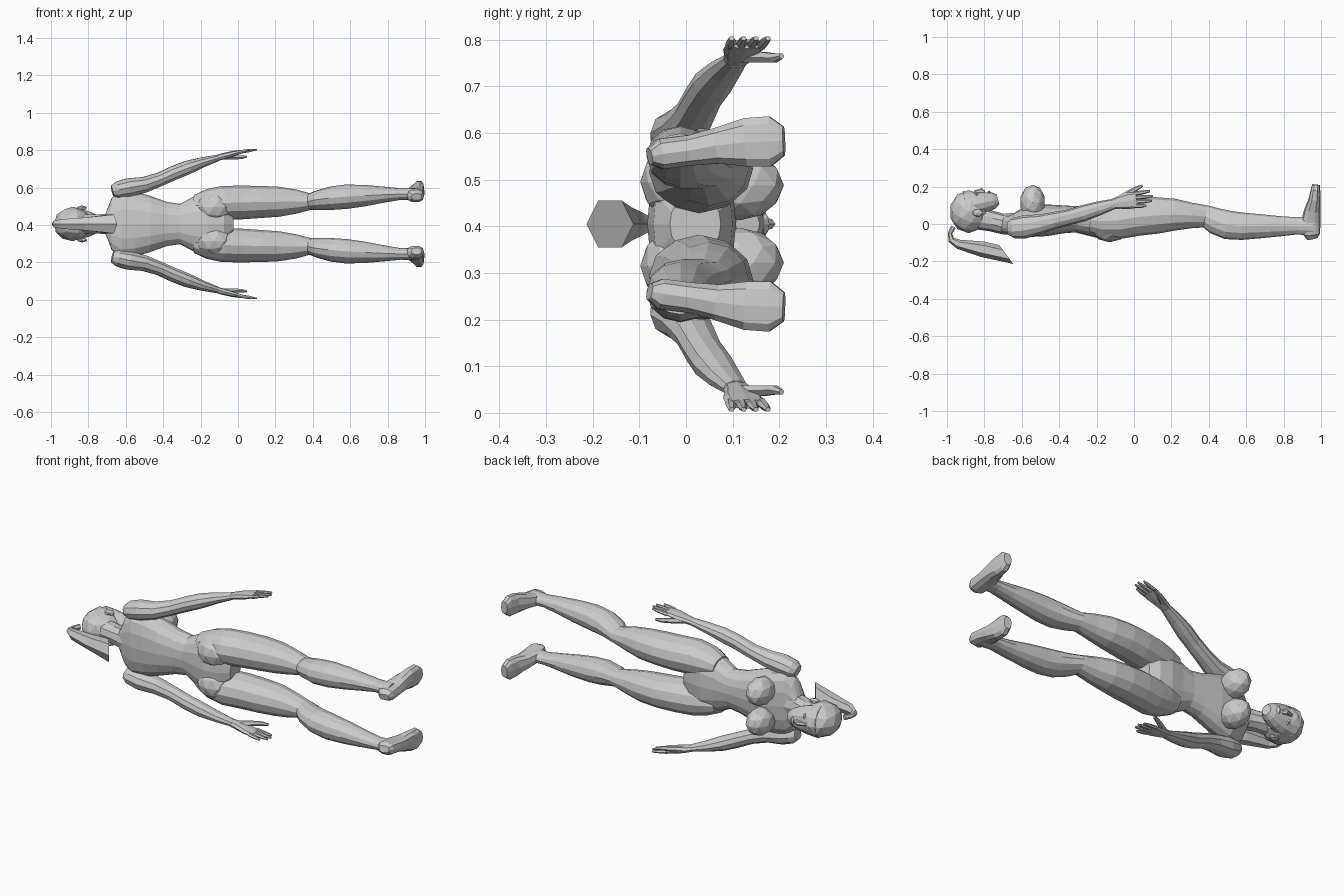
import bpy, bmesh
from math import cos, sin, pi, copysign
from mathutils import Vector, Matrix

MID = 0.405  # height of the symmetry plane; all z values below are relative to it
Z = Vector((0, 0, 1))


def finish(name, bm, mirror):
    bmesh.ops.recalc_face_normals(bm, faces=bm.faces)
    me = bpy.data.meshes.new(name)
    bm.to_mesh(me)
    bm.free()
    ob = bpy.data.objects.new(name, me)
    ob.location.z = MID
    bpy.context.collection.objects.link(ob)
    if mirror:
        m = ob.modifiers.new("mirror", 'MIRROR')
        m.use_axis = (False, False, True)
        m.use_mirror_merge = False
    return ob


def loft(name, secs, n=12, mirror=False, power=1.0, end=None):
    """Skin rings (x, y, z, in-plane radius, sideways radius) along a path."""
    bm = bmesh.new()
    pts = [Vector(s[:3]) for s in secs]
    rings = []
    for i, s in enumerate(secs):
        t = pts[min(i + 1, len(pts) - 1)] - pts[max(i - 1, 0)]
        if end and i == len(secs) - 1:
            t = Vector(end)
        t.normalize()
        u = t.cross(Z).normalized()
        v = u.cross(t)
        ring = []
        for k in range(n):
            a = 2 * pi * k / n
            c = copysign(abs(cos(a)) ** power, cos(a))
            d = copysign(abs(sin(a)) ** power, sin(a))
            ring.append(bm.verts.new(pts[i] + u * c * s[3] + v * d * s[4]))
        rings.append(ring)
    for a, b in zip(rings, rings[1:]):
        for k in range(n):
            bm.faces.new((a[k], a[(k + 1) % n], b[(k + 1) % n], b[k]))
    bm.faces.new(rings[0])
    bm.faces.new(rings[-1])
    return finish(name, bm, mirror)


def ball(name, centre, radii, mirror=False, sub=2):
    bm = bmesh.new()
    mat = Matrix.Translation(centre) @ Matrix.Diagonal((*radii, 1))
    bmesh.ops.create_icosphere(bm, subdivisions=sub, radius=1, matrix=mat)
    return finish(name, bm, mirror)


# Head and face
ball("skull", (-0.884, 0.066, 0), (0.102, 0.115, 0.092))
loft("face", [(-0.90, 0.095, 0, 0.082, 0.085), (-0.84, 0.107, 0, 0.066, 0.079),
              (-0.79, 0.117, 0, 0.054, 0.066), (-0.75, 0.126, 0, 0.044, 0.047),
              (-0.727, 0.132, 0, 0.027, 0.028)], 12)
loft("nose", [(-0.855, 0.168, 0, 0.01, 0.009), (-0.815, 0.177, 0, 0.015, 0.012),
              (-0.80, 0.168, 0, 0.01, 0.015)], 6)
loft("lips", [(-0.783, 0.168, 0, 0.005, 0.012), (-0.775, 0.169, 0, 0.01, 0.024),
              (-0.764, 0.164, 0, 0.005, 0.012)], 8)
ball("eye", (-0.842, 0.155, 0.036), (0.011, 0.014, 0.018), True, 1)
ball("ear", (-0.835, 0.06, 0.085), (0.032, 0.022, 0.014), True, 1)
loft("neck", [(-0.83, 0.03, 0, 0.06, 0.055), (-0.76, 0.015, 0, 0.055, 0.052),
              (-0.70, 0.0, 0, 0.055, 0.058), (-0.64, 0.0, 0, 0.06, 0.075)], 10)

# Ponytail: thin tied stem, flaring to an open hexagonal tip
loft("ponytail", [(-0.965, -0.015, 0, 0.014, 0.016), (-0.984, -0.05, 0, 0.012, 0.012),
                  (-0.977, -0.085, 0, 0.017, 0.02), (-0.94, -0.108, 0, 0.025, 0.03),
                  (-0.81, -0.135, 0, 0.042, 0.04),
                  (-0.683, -0.163, 0, 0.063, 0.058)], 6, end=(0.8, 0.6, 0))

# Torso
loft("torso", [(-0.705, 0.0, 0, 0.045, 0.06), (-0.675, -0.005, 0, 0.05, 0.14),
               (-0.63, -0.005, 0, 0.065, 0.185), (-0.56, 0.015, 0, 0.085, 0.178),
               (-0.47, 0.02, 0, 0.085, 0.15), (-0.38, 0.025, 0, 0.075, 0.118),
               (-0.31, 0.025, 0, 0.07, 0.108), (-0.24, 0.018, 0, 0.08, 0.145),
               (-0.16, 0.012, 0, 0.095, 0.175), (-0.08, 0.015, 0, 0.085, 0.15),
               (-0.03, 0.02, 0, 0.055, 0.06)], 16, power=0.9)
ball("breast", (-0.542, 0.115, 0.083), (0.068, 0.095, 0.075), True)
ball("buttock", (-0.13, -0.015, 0.09), (0.10, 0.083, 0.085), True)

# Legs
loft("leg", [(-0.23, 0.02, 0.10, 0.065, 0.055), (-0.16, 0.015, 0.107, 0.09, 0.08),
             (-0.08, 0.02, 0.113, 0.10, 0.091), (0.02, 0.037, 0.115, 0.10, 0.09),
             (0.12, 0.046, 0.118, 0.098, 0.086), (0.22, 0.05, 0.119, 0.085, 0.08),
             (0.31, 0.045, 0.12, 0.068, 0.065), (0.385, 0.04, 0.12, 0.06, 0.045),
             (0.43, 0.018, 0.128, 0.07, 0.053), (0.50, -0.005, 0.138, 0.077, 0.063),
             (0.58, -0.012, 0.146, 0.073, 0.065), (0.68, -0.012, 0.152, 0.064, 0.057),
             (0.78, -0.012, 0.157, 0.054, 0.043), (0.87, -0.01, 0.16, 0.046, 0.031),
             (0.96, -0.012, 0.16, 0.05, 0.034)], 12, True)
loft("foot", [(0.955, -0.078, 0.145, 0.028, 0.018), (0.95, -0.055, 0.15, 0.045, 0.034),
              (0.945, 0.01, 0.158, 0.052, 0.034), (0.953, 0.07, 0.168, 0.044, 0.04),
              (0.965, 0.13, 0.175, 0.032, 0.054), (0.97, 0.18, 0.177, 0.026, 0.056),
              (0.974, 0.21, 0.178, 0.021, 0.032)], 10, True, 0.75)

# Arms
loft("arm", [(-0.672, -0.025, 0.175, 0.035, 0.03), (-0.645, -0.022, 0.182, 0.055, 0.046),
             (-0.585, -0.015, 0.195, 0.062, 0.052), (-0.50, 0.0, 0.21, 0.052, 0.044),
             (-0.42, 0.02, 0.238, 0.045, 0.038), (-0.34, 0.038, 0.274, 0.042, 0.039),
             (-0.27, 0.058, 0.302, 0.044, 0.038), (-0.19, 0.083, 0.33, 0.038, 0.028),
             (-0.11, 0.107, 0.353, 0.028, 0.018)], 10, True)

# Hands
loft("palm", [(-0.13, 0.103, 0.348, 0.024, 0.016), (-0.08, 0.115, 0.362, 0.034, 0.017),
              (-0.03, 0.123, 0.375, 0.044, 0.015), (0.015, 0.13, 0.386, 0.042, 0.01)],
     8, True, 0.8)
for i, (tip_x, tip_y) in enumerate([(0.065, 0.098), (0.095, 0.124), (0.10, 0.15), (0.085, 0.176)]):
    y0 = 0.096 + i * 0.022
    loft("finger", [(0.0, y0, 0.383, 0.012, 0.010),
                    ((tip_x + 0.01) / 2, (y0 + tip_y) / 2, 0.391, 0.011, 0.009),
                    (tip_x, tip_y, 0.398, 0.006, 0.005)], 6, True)
loft("thumb", [(-0.08, 0.128, 0.358, 0.02, 0.014), (-0.025, 0.168, 0.357, 0.015, 0.013),
               (0.015, 0.19, 0.356, 0.012, 0.011), (0.045, 0.205, 0.36, 0.006, 0.006)], 6, True)
